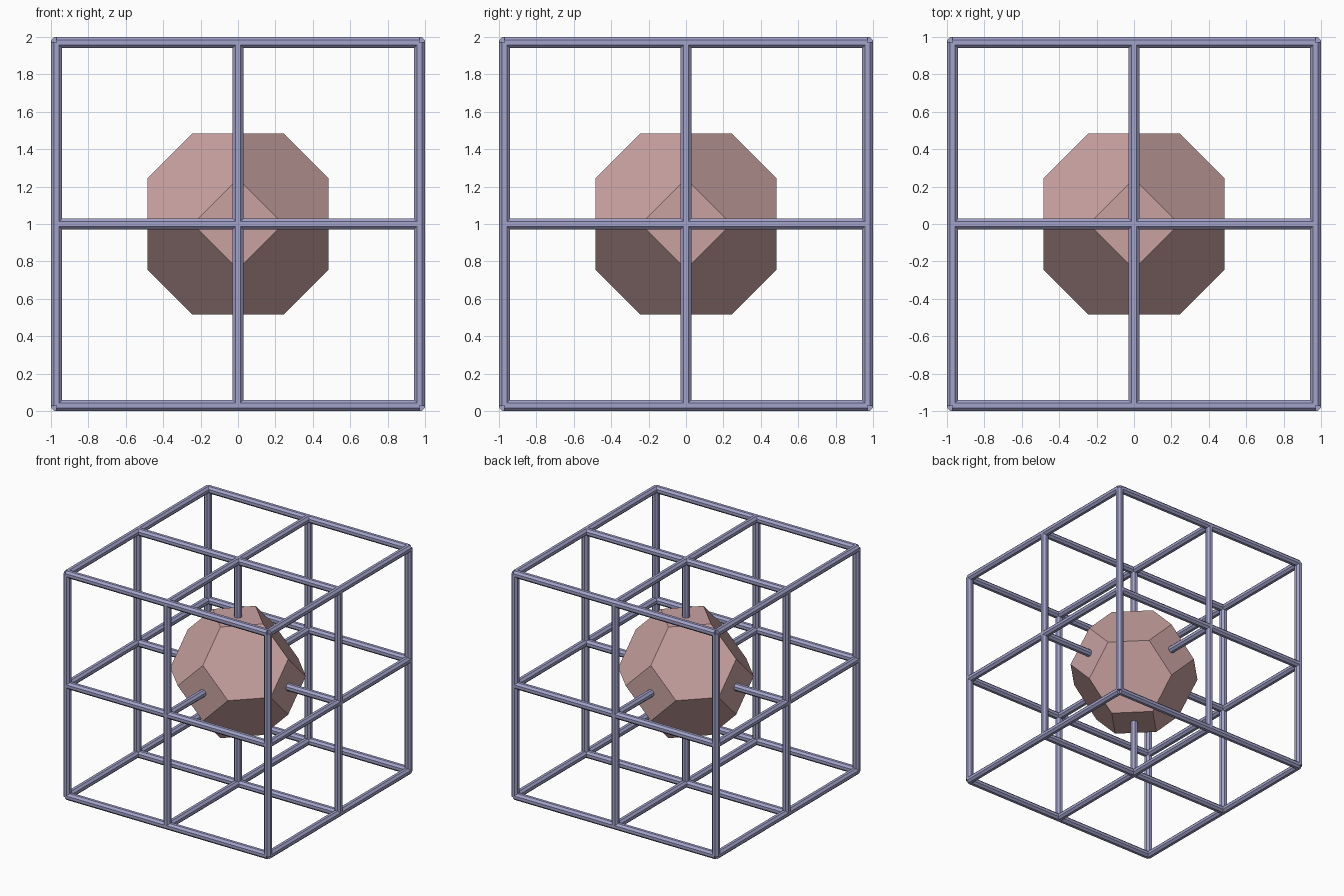
import bpy
import bmesh
import math
from itertools import product
from mathutils import Matrix, Vector

if "Cube" in bpy.data.objects:
    bpy.data.objects.remove(bpy.data.objects["Cube"])

CENTRE = Vector((0, 0, 1))
HALF = 0.97        # rod axis distance from the centre
APOTHEM = 0.03     # half the rod width across flats
CORE = 0.485       # distance to the square faces of the core


def make_material(name, rgb):
    mat = bpy.data.materials.new(name)
    mat.use_nodes = True
    mat.diffuse_color = (*rgb, 1)
    mat.node_tree.nodes["Principled BSDF"].inputs["Base Color"].default_value = (*rgb, 1)
    return mat


def make_object(name, bm, mat):
    bmesh.ops.recalc_face_normals(bm, faces=bm.faces)
    mesh = bpy.data.meshes.new(name)
    bm.to_mesh(mesh)
    bm.free()
    mesh.materials.append(mat)
    obj = bpy.data.objects.new(name, mesh)
    obj.location = CENTRE
    bpy.context.collection.objects.link(obj)
    return obj


def add_rod(bm, axis, a, b):
    """Octagonal rod along an axis, with flats facing the other two axes."""
    turn = [Matrix.Rotation(math.pi / 2, 4, "Y"),
            Matrix.Rotation(math.pi / 2, 4, "X"), Matrix.Identity(4)][axis]
    pos = [a, b]
    pos.insert(axis, 0)
    radius = APOTHEM / math.cos(math.pi / 8)
    bmesh.ops.create_cone(
        bm, cap_ends=True, segments=8, radius1=radius, radius2=radius, depth=2 * HALF,
        matrix=Matrix.Translation(pos) @ turn @ Matrix.Rotation(math.pi / 8, 4, "Z"))


blue = make_material("slate blue", (0.36, 0.36, 0.59))
pink = make_material("dusty pink", (0.58, 0.36, 0.355))

# Cage: outer edges, bars crossing each face, and rods through the core
groups = {"cage_edges": 0, "face_cross_bars": 1, "core_support_rods": 2}
for name, zeros in groups.items():
    bm = bmesh.new()
    for axis, a, b in product(range(3), (-HALF, 0, HALF), (-HALF, 0, HALF)):
        if (a, b).count(0) == zeros:
            add_rod(bm, axis, a, b)
    make_object(name, bm, blue)

# Core: truncated octahedron
bm = bmesh.new()
for axis, s, t, swap in product(range(3), (-1, 1), (-1, 1), (False, True)):
    p = [s * CORE, t * CORE / 2]
    if swap:
        p.reverse()
    p.insert(axis, 0)
    bm.verts.new(p)
bmesh.ops.convex_hull(bm, input=bm.verts)
bmesh.ops.dissolve_limit(bm, angle_limit=math.radians(2), verts=bm.verts, edges=bm.edges)
make_object("faceted_core", bm, pink)
